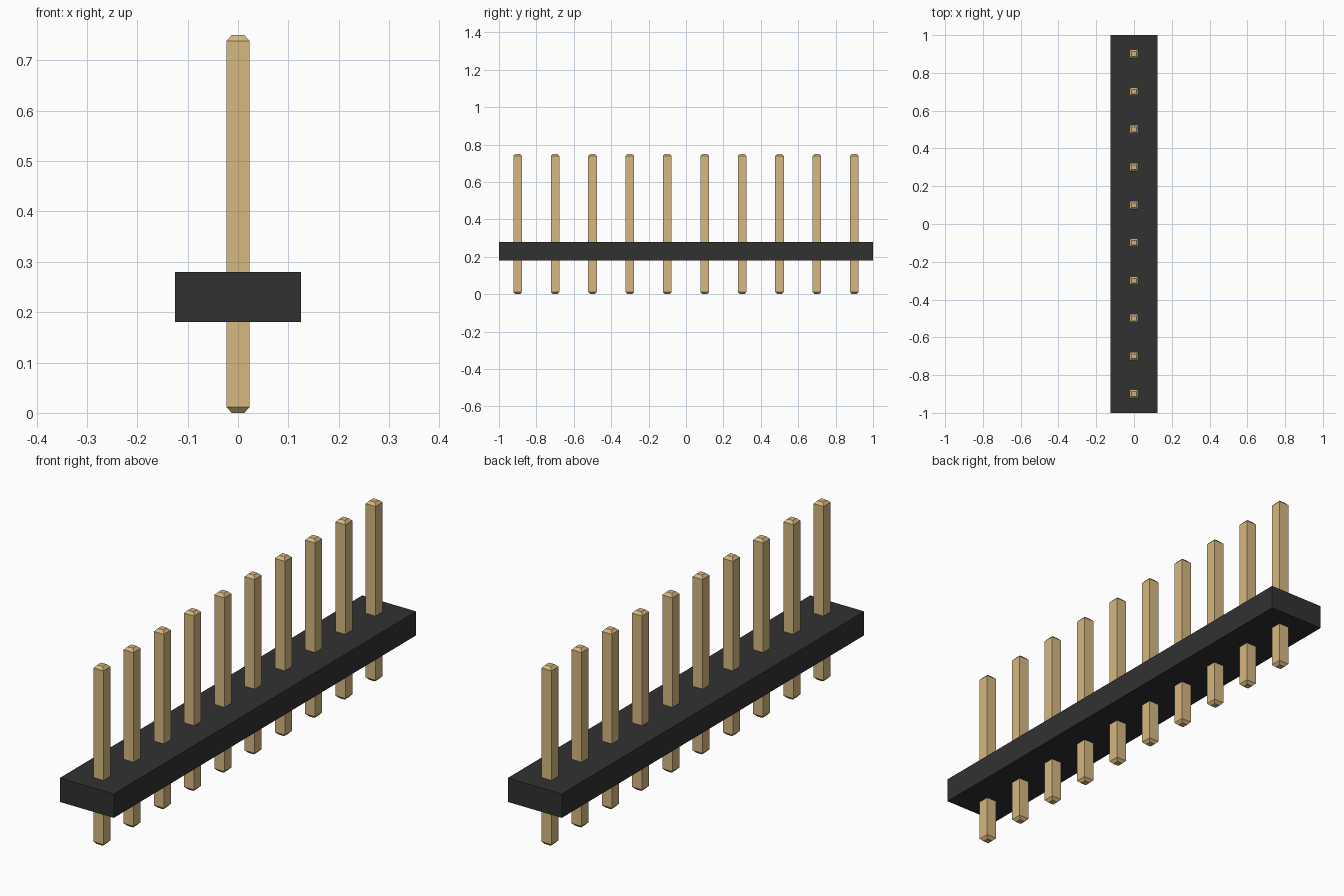
import bpy
import bmesh

cube = bpy.data.objects.get("Cube")
if cube:
    bpy.data.objects.remove(cube, do_unlink=True)


def make_material(name, rgb, roughness):
    mat = bpy.data.materials.new(name)
    mat.use_nodes = True
    color = (*rgb, 1.0)
    mat.diffuse_color = color
    bsdf = mat.node_tree.nodes["Principled BSDF"]
    bsdf.inputs["Base Color"].default_value = color
    bsdf.inputs["Roughness"].default_value = roughness
    return mat


def square_column(name, sections, mat):
    """Flat-faced column lofted through (half_x, half_y, z) rectangles."""
    bm = bmesh.new()
    rings = [[bm.verts.new((sx * hx, sy * hy, z))
              for sx, sy in ((-1, -1), (1, -1), (1, 1), (-1, 1))]
             for hx, hy, z in sections]
    for low, high in zip(rings, rings[1:]):
        for i in range(4):
            j = (i + 1) % 4
            bm.faces.new((low[i], low[j], high[j], high[i]))
    bm.faces.new(rings[0][::-1])
    bm.faces.new(rings[-1])
    mesh = bpy.data.meshes.new(name)
    bm.to_mesh(mesh)
    bm.free()
    mesh.materials.append(mat)
    obj = bpy.data.objects.new(name, mesh)
    bpy.context.collection.objects.link(obj)
    return obj


black = make_material("black plastic", (0.031, 0.031, 0.031), 0.6)
gold = make_material("gold metal", (0.67, 0.48, 0.215), 0.4)

# Insulating strip
square_column("strip_body", [(0.125, 1.0, 0.18), (0.125, 1.0, 0.28)], black)

# Ten square pins with tapered tips, sharing one mesh
PINS, PITCH = 10, 0.2
HALF, TIP, HEIGHT, TAPER = 0.023, 0.0125, 0.75, 0.0115
first = square_column("pin_1", [(TIP, TIP, 0.0), (HALF, HALF, TAPER),
                                (HALF, HALF, HEIGHT - TAPER),
                                (TIP, TIP, HEIGHT)], gold)
first.location.y = -PITCH * (PINS - 1) / 2
for n in range(1, PINS):
    pin = first.copy()
    pin.name = f"pin_{n + 1}"
    pin.location.y = first.location.y + n * PITCH
    bpy.context.collection.objects.link(pin)
